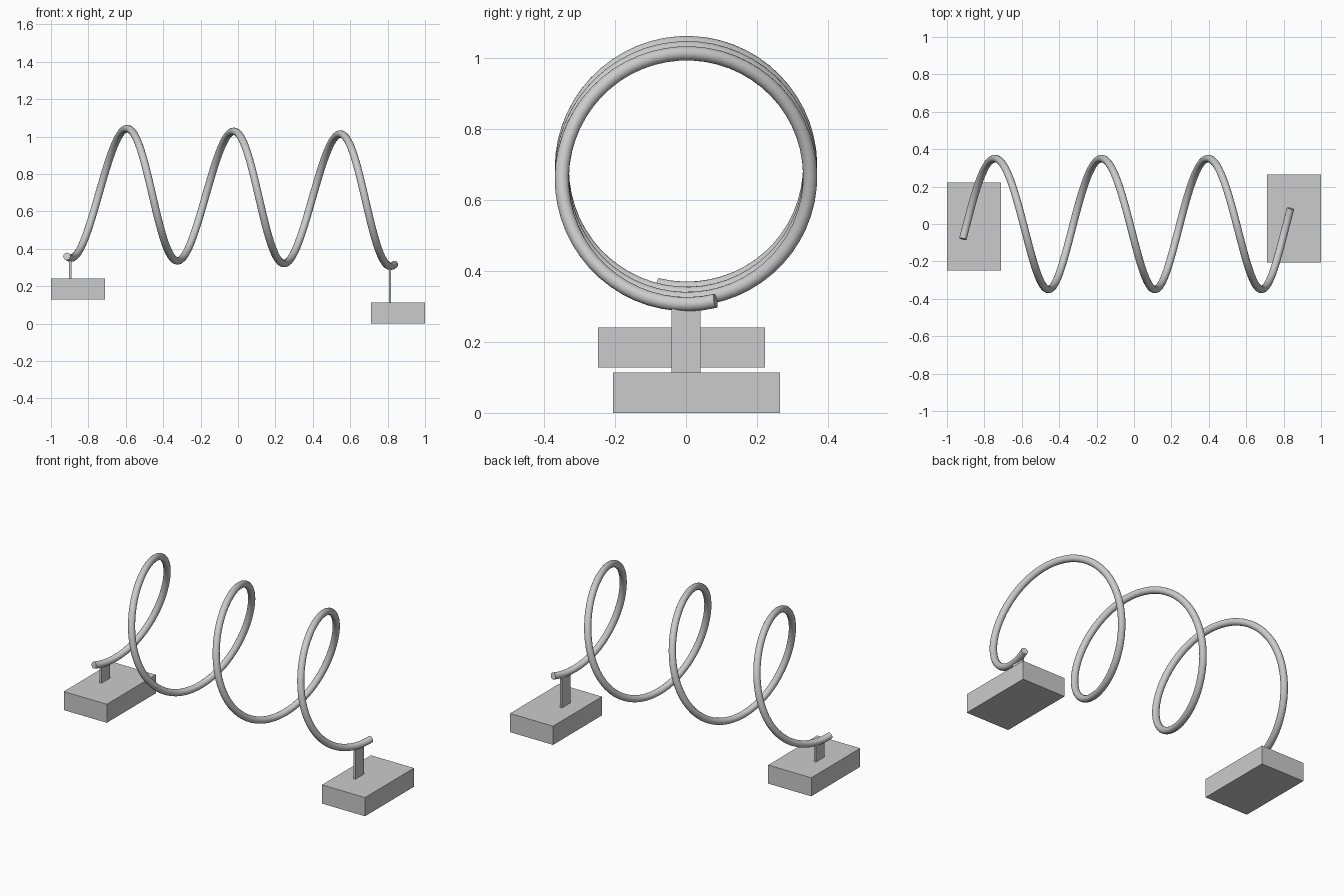
import bpy, math
from mathutils import Vector

if "Cube" in bpy.data.objects:
    bpy.data.objects.remove(bpy.data.objects["Cube"])

R, TUBE, PITCH, TILT = 0.35, 0.02, 0.57, 0.0255


def box(name, lo, hi):
    bpy.ops.mesh.primitive_cube_add(size=1)
    ob = bpy.context.object
    ob.name = name
    lo, hi = Vector(lo), Vector(hi)
    ob.location = (lo + hi) / 2
    ob.scale = hi - lo
    bpy.ops.object.transform_apply(location=False, rotation=False, scale=True)
    return ob


# Support blocks and the thin posts holding the coil ends
box("left_block", (-1, -0.248, 0.128), (-0.71, 0.223, 0.241))
box("right_block", (0.71, -0.206, 0), (1, 0.265, 0.114))
box("left_post", (-0.904, -0.041, 0.235), (-0.891, 0.041, 0.36))
box("right_post", (0.806, -0.041, 0.108), (0.819, 0.041, 0.312))

# Coil: three turns and a bit, around a slightly sloping axis
start, end, steps = -0.23, 6 * math.pi + 0.24, 180
axis = Vector((math.cos(TILT), 0, -math.sin(TILT)))
up = Vector((math.sin(TILT), 0, math.cos(TILT)))
side = Vector((0, 1, 0))
origin = Vector((-0.8855, 0, 0.7))

curve = bpy.data.curves.new("coil", 'CURVE')
curve.dimensions = '3D'
curve.bevel_depth = TUBE
curve.bevel_resolution = 6
curve.use_fill_caps = True
path = curve.splines.new('POLY')
path.points.add(steps)
for i, pt in enumerate(path.points):
    a = start + (end - start) * i / steps
    p = (origin + axis * (PITCH * a / math.tau)
         + side * (R * math.sin(a)) - up * (R * math.cos(a)))
    pt.co = (*p, 1)

coil = bpy.data.objects.new("coil", curve)
bpy.context.collection.objects.link(coil)
bpy.ops.object.select_all(action='DESELECT')
coil.select_set(True)
bpy.context.view_layer.objects.active = coil
bpy.ops.object.convert(target='MESH')

# Merge the caps, then smooth the tube but keep its end edges sharp
coil = bpy.context.object
bpy.ops.object.mode_set(mode='EDIT')
bpy.ops.mesh.select_all(action='SELECT')
bpy.ops.mesh.remove_doubles(threshold=0.0001)
bpy.ops.mesh.normals_make_consistent(inside=False)
bpy.ops.object.mode_set(mode='OBJECT')
bpy.ops.object.shade_smooth_by_angle(angle=math.radians(40))
